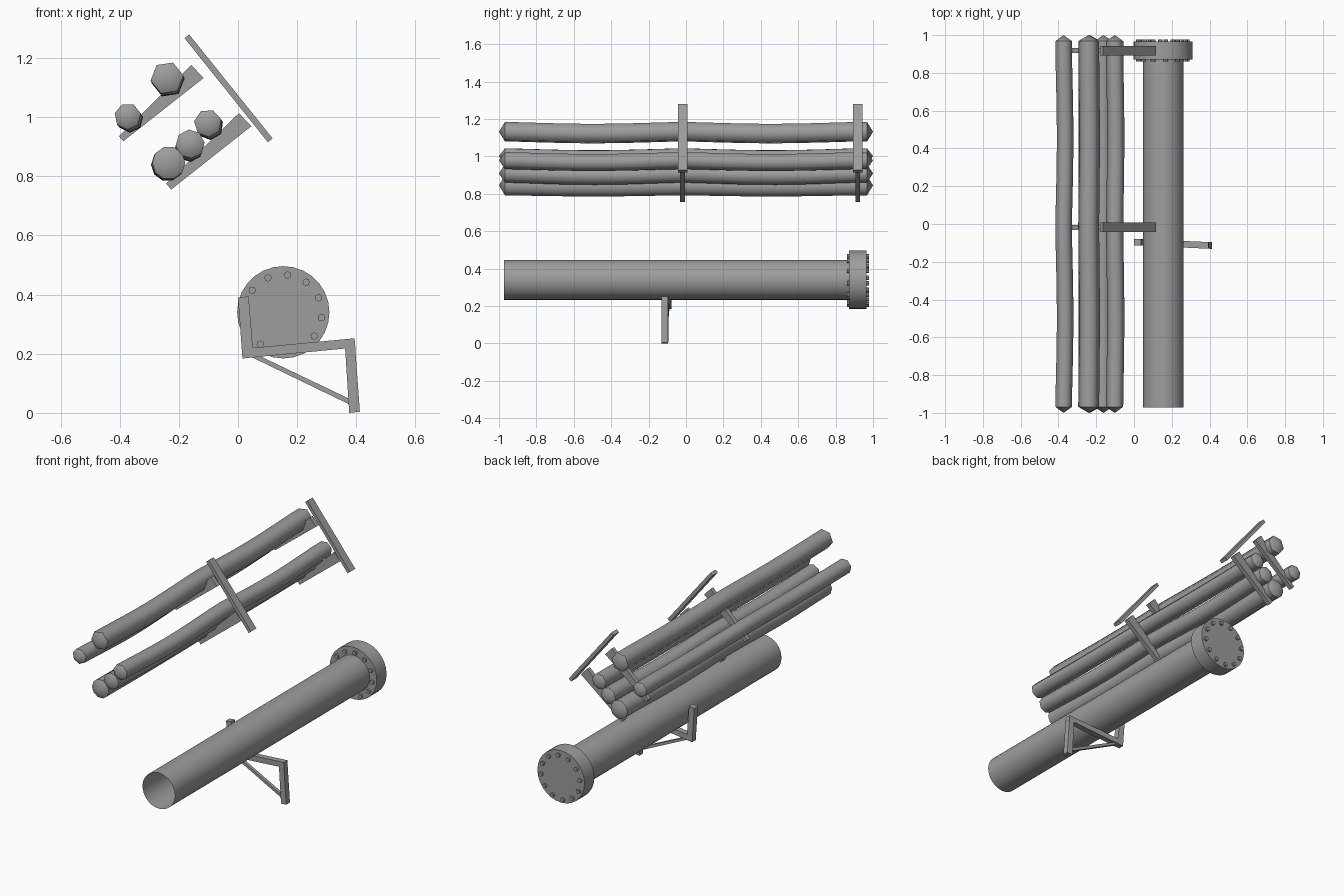
import bpy, bmesh
from math import sin, cos, pi, radians

if "Cube" in bpy.data.objects:
    bpy.data.objects.remove(bpy.data.objects["Cube"])

# Dark grey paint shared by every part
grey = bpy.data.materials.new("dark_grey")
grey.diffuse_color = (0.34, 0.34, 0.34, 1.0)
grey.use_nodes = True
grey.node_tree.nodes["Principled BSDF"].inputs["Base Color"].default_value = grey.diffuse_color


def finish(name, bm, smooth=None):
    bmesh.ops.recalc_face_normals(bm, faces=bm.faces[:])
    me = bpy.data.meshes.new(name)
    bm.to_mesh(me)
    bm.free()
    me.materials.append(grey)
    ob = bpy.data.objects.new(name, me)
    bpy.context.collection.objects.link(ob)
    if smooth:
        bpy.ops.object.select_all(action='DESELECT')
        ob.select_set(True)
        bpy.context.view_layer.objects.active = ob
        bpy.ops.object.shade_smooth_by_angle(angle=radians(smooth))
    return ob


def ring(bm, x, y, z, r, n, phase=0.0):
    return [bm.verts.new((x + r * cos(phase + 2 * pi * i / n), y,
                          z + r * sin(phase + 2 * pi * i / n))) for i in range(n)]


def bridge(bm, a, b):
    n = len(a)
    for i in range(n):
        bm.faces.new((a[i], a[(i + 1) % n], b[(i + 1) % n], b[i]))


def cylinder(name, x, z, r, y0, y1, n, capped=True):
    bm = bmesh.new()
    a, b = ring(bm, x, y0, z, r, n), ring(bm, x, y1, z, r, n)
    bridge(bm, a, b)
    if capped:
        bm.faces.new(a)
        bm.faces.new(b)
    return finish(name, bm, 40)


def plate(name, outline, y0, y1, skew=0.0):
    """Front-view outline (x, z) extruded along y; skew turns it slightly in plan."""
    bm = bmesh.new()
    a, b = ([bm.verts.new((x, y + skew * (x - 0.2), z)) for x, z in outline] for y in (y0, y1))
    bridge(bm, a, b)
    bm.faces.new(a)
    bm.faces.new(b)
    return finish(name, bm)


def cable(name, x, z, r, n, sag, sway, phase):
    """Sagging cable hung over the supports, with pointed sharp-edged ends."""
    bm = bmesh.new()
    steps = 24
    rings = []
    for i in range(steps + 1):
        y = -0.968 + 1.936 * i / steps
        w = abs(sin(pi * (y + 0.02) / 0.95)) ** 1.3
        rings.append(ring(bm, x + sway * w, y, z - sag * w, r, n, phase))
    for a, b in zip(rings, rings[1:]):
        bridge(bm, a, b)
    rims = []
    for end, y in ((rings[0], -1.0), (rings[-1], 1.0)):
        tip = bm.verts.new((x, y, z))
        for i in range(n):
            bm.faces.new((end[i], end[(i + 1) % n], tip))
            rims.append(bm.edges.get((end[i], end[(i + 1) % n])))
    bmesh.ops.split_edges(bm, edges=rims)
    return finish(name, bm, 62)


# Open pipe with bolted end flange
PX, PZ = 0.155, 0.34
cylinder("pipe", PX, PZ, 0.107, -0.972, 0.875, 32, capped=False)
cylinder("flange", PX - 0.002, PZ, 0.156, 0.872, 0.965, 28)
for i in range(12):
    t = radians(-6.5 + 30 * i)
    cylinder(f"flange_bolt_{i + 1}", PX - 0.002 + 0.13 * cos(t), PZ - 0.003 + 0.13 * sin(t),
             0.0125, 0.86, 0.978, 8)

# Pipe bracket: L-shaped cradle, leg and diagonal brace
plate("bracket_cradle", [(0.0, 0.39), (0.036, 0.394), (0.05, 0.22), (0.394, 0.252),
                         (0.397, 0.221), (0.015, 0.184)], -0.122, -0.087, -0.045)
plate("bracket_leg", [(0.36, 0.249), (0.394, 0.252), (0.412, 0.004), (0.376, 0.0)],
      -0.122, -0.087, -0.045)
plate("bracket_brace", [(0.045, 0.189), (0.07, 0.194), (0.386, 0.043), (0.378, 0.028)],
      -0.114, -0.095, -0.045)

# Two cable racks: sloping wall strip and two tapered arms each
for label, y in (("middle", -0.018), ("rear", 0.918)):
    plate(label + "_rack_strip", [(-0.181, 1.267), (-0.165, 1.279), (0.117, 0.928),
                                  (0.101, 0.915)], y - 0.025, y + 0.025)
    plate(label + "_upper_arm", [(-0.402, 0.935), (-0.388, 0.918), (-0.116, 1.132),
                                 (-0.158, 1.176)], y - 0.013, y + 0.013)
    plate(label + "_lower_arm", [(-0.243, 0.775), (-0.226, 0.755), (0.045, 0.969),
                                 (0.003, 1.013)], y - 0.013, y + 0.013)

# Five cables: x, z, radius, sides, sag, sideways sway, ring phase
cables = [(-0.240, 1.132, 0.056, 6, 0.010, 0.004, 0.15),
          (-0.373, 1.002, 0.045, 7, 0.010, 0.008, 0.20),
          (-0.102, 0.979, 0.047, 7, 0.010, 0.006, 0.30),
          (-0.162, 0.909, 0.049, 8, 0.012, -0.003, 0.10),
          (-0.234, 0.845, 0.056, 10, 0.006, -0.004, 0.0)]
for i, c in enumerate(cables):
    cable(f"cable_{i + 1}", *c)
